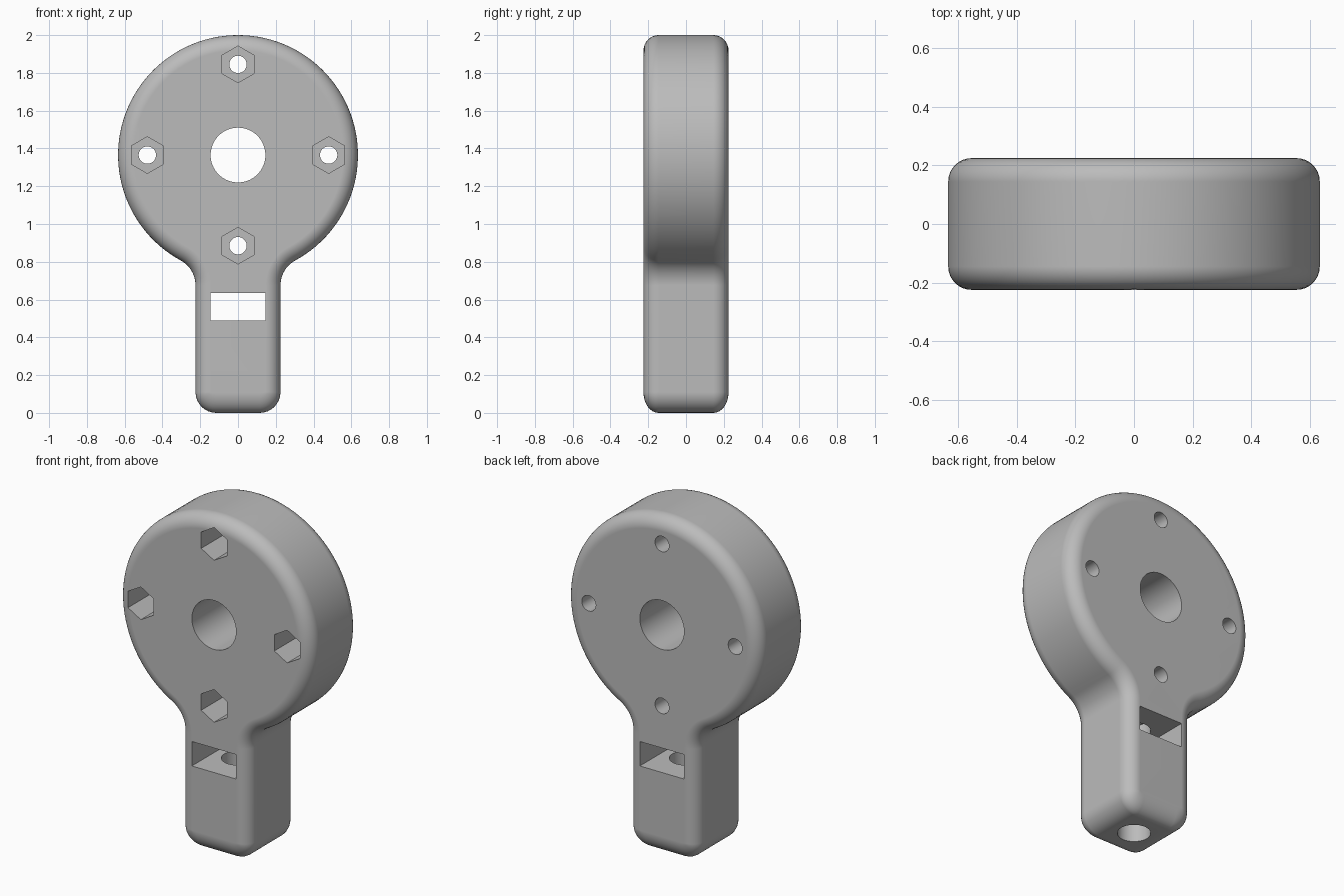
import bpy, bmesh, math
from mathutils import Matrix, Vector

cube = bpy.data.objects.get("Cube")
if cube:
    bpy.data.objects.remove(cube, do_unlink=True)

HEAD_R, HEAD_Z = 0.635, 1.365
NECK_W, HALF_D = 0.225, 0.225
FILLET, CORNER, EDGE = 0.15, 0.11, 0.08

grey = bpy.data.materials.new("plain grey")
grey.use_nodes = True
grey.diffuse_color = (0.5, 0.5, 0.5, 1)
grey.node_tree.nodes["Principled BSDF"].inputs["Base Color"].default_value = (0.5, 0.5, 0.5, 1)


def arc(cx, cz, rx, rz, start, end, steps):
    angles = [start + (end - start) * i / steps for i in range(steps + 1)]
    return [(cx + rx * math.cos(a), cz + rz * math.sin(a)) for a in angles]


def outline(inset):
    """Round head and square neck, joined by fillets, moved inward by inset."""
    fx = NECK_W + FILLET
    drop = math.sqrt((HEAD_R + FILLET) ** 2 - fx ** 2)
    join = math.atan2(drop, fx)
    half = arc(NECK_W - CORNER, CORNER, CORNER - inset, CORNER - 1.35 * inset,
               -math.pi / 2, 0, 8)
    half += arc(fx, HEAD_Z - drop, FILLET + inset, FILLET + inset,
                math.pi, math.pi - join, 10)
    half += arc(0, HEAD_Z, HEAD_R - inset, HEAD_R - inset, -join, math.pi / 2, 48)[1:]
    return half + [(-x, z) for x, z in reversed(half[:-1])]


def new_object(name, bm):
    bmesh.ops.recalc_face_normals(bm, faces=bm.faces)
    mesh = bpy.data.meshes.new(name)
    bm.to_mesh(mesh)
    bm.free()
    obj = bpy.data.objects.new(name, mesh)
    bpy.context.collection.objects.link(obj)
    return obj


# Body: outlines lofted from front to back with rounded edges
steps = 8
turns = [math.pi / 2 * i / steps for i in range(steps + 1)]
front = [(EDGE * (1 - math.sin(t)), -HALF_D + EDGE * (1 - math.cos(t))) for t in turns]
sections = front + [(d, -y) for d, y in reversed(front)]
bm = bmesh.new()
rings = [[bm.verts.new((x, y, z)) for x, z in outline(d)] for d, y in sections]
for a, b in zip(rings, rings[1:]):
    for i in range(len(a)):
        bm.faces.new((a[i - 1], a[i], b[i], b[i - 1]))
bm.faces.new(rings[0])
bm.faces.new(rings[-1])
body = new_object("mount_body", bm)
body.data.materials.append(grey)

cutters = []


def add_cutter(name, bm):
    obj = new_object(name, bm)
    obj.hide_render = True
    cutters.append(obj)


def bore(name, sides, radius, start, end):
    """Prism between two points, used to cut a hole."""
    start, end = Vector(start), Vector(end)
    axis = end - start
    turn = axis.to_track_quat('Z', 'Y').to_matrix().to_4x4()
    spin = Matrix.Rotation(math.pi / 2 if sides == 6 else 0, 4, axis)
    bm = bmesh.new()
    bmesh.ops.create_cone(bm, cap_ends=True, segments=sides, radius1=radius,
                          radius2=radius, depth=axis.length,
                          matrix=Matrix.Translation((start + end) / 2) @ turn)
    # Turn six-sided pockets so that one corner points up
    if sides == 6:
        top = max(v.co.z for v in bm.verts) - (start.z + end.z) / 2
        if top < radius * 0.99:
            bmesh.ops.rotate(bm, verts=bm.verts, cent=start, matrix=spin)
    add_cutter(name, bm)


# Centre hole, and four bolt holes with nut pockets in the front
bore("centre_hole", 64, 0.145, (0, -0.5, HEAD_Z), (0, 0.5, HEAD_Z))
for dx, dz in ((0, 1), (1, 0), (0, -1), (-1, 0)):
    x, z = 0.48 * dx, HEAD_Z + 0.48 * dz
    bore("bolt_hole", 32, 0.046, (x, -0.5, z), (x, 0.5, z))
    bore("nut_pocket", 6, 0.097, (x, -0.5, z), (x, -0.02, z))

# Slot through the neck, and the hole rising into it from below
bm = bmesh.new()
bmesh.ops.create_cube(bm, size=1, matrix=Matrix.Translation((0, 0, 0.5625))
                      @ Matrix.Diagonal((0.29, 1, 0.145, 1)))
add_cutter("neck_slot", bm)
bore("neck_hole", 48, 0.09, (0, 0, -0.2), (0, 0, 0.72))

# Cut the holes for good and drop the cutters
for cutter in cutters:
    mod = body.modifiers.new(cutter.name, 'BOOLEAN')
    mod.operation, mod.solver, mod.object = 'DIFFERENCE', 'EXACT', cutter
bpy.context.view_layer.update()
cut = bpy.data.meshes.new_from_object(
    body.evaluated_get(bpy.context.evaluated_depsgraph_get()))
body.modifiers.clear()
body.data = cut
body.data.materials.clear()
body.data.materials.append(grey)
for cutter in cutters:
    bpy.data.objects.remove(cutter, do_unlink=True)

# Smooth curves with crisp hole edges and flat large faces
for obj in bpy.context.selected_objects:
    obj.select_set(False)
body.select_set(True)
bpy.context.view_layer.objects.active = body
bpy.ops.object.shade_smooth_by_angle(angle=math.radians(30))
weighted = body.modifiers.new("flat_faces", 'WEIGHTED_NORMAL')
weighted.keep_sharp = True
